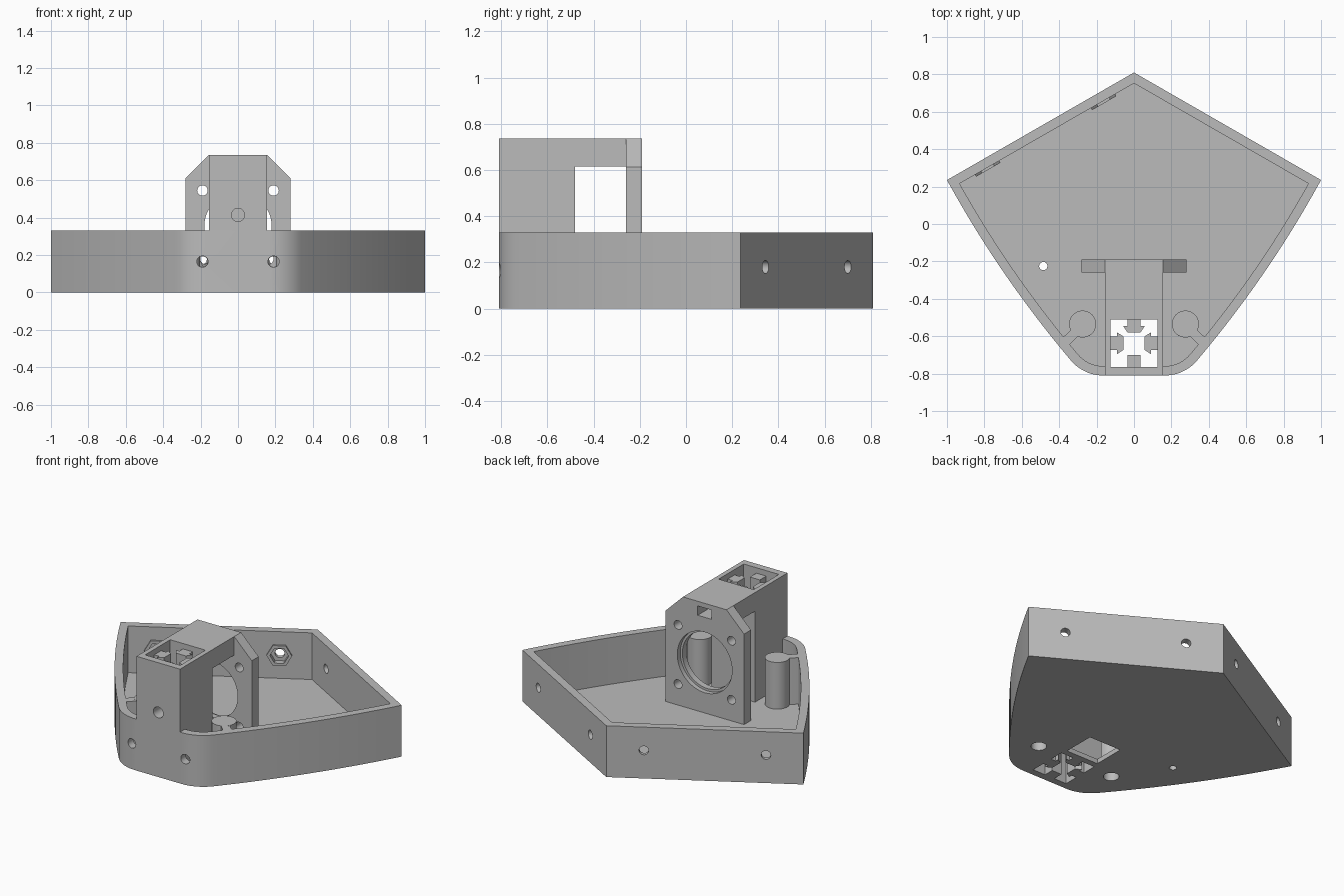
import bpy, bmesh, math
from mathutils import Matrix, Vector

cube = bpy.data.objects.get("Cube")
if cube:
    bpy.data.objects.remove(cube, do_unlink=True)

grey = bpy.data.materials.new("plain grey")
grey.use_nodes = True
colour = (0.5, 0.5, 0.5, 1)
grey.diffuse_color = colour
grey.node_tree.nodes["Principled BSDF"].inputs["Base Color"].default_value = colour

RIM, FLOOR, TOP, WALL = 0.33, 0.03, 0.735, 0.05


def prism(name, pts, low, high, axis="z"):
    """Extrude a flat outline along z, or an x-z outline along y."""
    def place(p, h):
        return (p[0], p[1], h) if axis == "z" else (p[0], h, p[1])
    bm = bmesh.new()
    a = [bm.verts.new(place(p, low)) for p in pts]
    b = [bm.verts.new(place(p, high)) for p in pts]
    bm.faces.new(a)
    bm.faces.new(b)
    for i in range(len(pts)):
        j = (i + 1) % len(pts)
        bm.faces.new((a[i], a[j], b[j], b[i]))
    bmesh.ops.recalc_face_normals(bm, faces=bm.faces)
    mesh = bpy.data.meshes.new(name)
    bm.to_mesh(mesh)
    bm.free()
    mesh.materials.append(grey)
    obj = bpy.data.objects.new(name, mesh)
    bpy.context.collection.objects.link(obj)
    return obj


def box(name, x0, x1, y0, y1, z0, z1):
    return prism(name, [(x0, y0), (x1, y0), (x1, y1), (x0, y1)], z0, z1)


def rod(name, centre, direction, radius, length, sides=32):
    """Cylinder or hexagonal bar centred on a point."""
    ring = [(radius * math.cos(2 * math.pi * i / sides),
             radius * math.sin(2 * math.pi * i / sides)) for i in range(sides)]
    obj = prism(name, ring, -length / 2, length / 2)
    z = Vector(direction).normalized()
    up = Vector((0, 0, 1)) if abs(z.z) < 0.9 else Vector((0, 1, 0))
    x = up.cross(z).normalized()
    turn = Matrix((x, z.cross(x), z)).transposed().to_4x4()
    obj.data.transform(Matrix.Translation(centre) @ turn)
    return obj


def cut(obj, *cutters):
    for c in cutters:
        c.hide_render = True
        mod = obj.modifiers.new("cut", "BOOLEAN")
        mod.operation = "DIFFERENCE"
        mod.solver = "EXACT"
        mod.object = c
        bpy.context.view_layer.objects.active = obj
        bpy.ops.object.modifier_apply(modifier=mod.name)


def inset(pts, d):
    """Mitred inward offset of a counter-clockwise outline."""
    out = []
    for i, p in enumerate(pts):
        p = Vector(p)
        e0 = (p - Vector(pts[i - 1])).normalized()
        e1 = (Vector(pts[(i + 1) % len(pts)]) - p).normalized()
        n0, n1 = Vector((-e0.y, e0.x)), Vector((-e1.y, e1.x))
        out.append(p + (n0 + n1) * d / (1 + n0.dot(n1)))
    return out


# Tray outline: rounded nose, bowed flanks, pointed back
half = []
for i in range(11):
    a = math.radians(-90 + 50 * i / 10)
    half.append((0.165 + 0.225 * math.cos(a), -0.585 + 0.225 * math.sin(a)))
start, bow, corner = Vector(half[-1]), Vector((0.72, -0.277)), Vector((1, 0.235))
for i in range(1, 15):
    t = i / 14
    half.append(tuple(start * (1 - t) ** 2 + bow * 2 * t * (1 - t) + corner * t * t))
outline = half + [(0, 0.81)] + [(-x, y) for x, y in reversed(half)]

tray = prism("tray", outline, 0, RIM)
cavity = prism("cavity_cutter", inset(outline, WALL), FLOOR, 1)
window = box("window_cutter", -0.125, 0.125, -0.765, -0.51, -1, 1)
hatch = box("hatch_cutter", -0.115, 0.115, -0.47, -0.262, -1, 0.2)
drain = rod("drain_cutter", (-0.485, -0.225, 0), (0, 0, 1), 0.022, 1)
cutters = [cavity, window, hatch, drain]
cut(tray, *cutters)

# Column, top bridge and its holes
column = box("column", -0.155, 0.155, -0.81, -0.48, 0.005, TOP)
front_bore = rod("front_bore_cutter", (0, -0.77, 0.415), (0, 1, 0), 0.035, 0.16)
cut(column, window, front_bore)
bridge = box("bridge", -0.155, 0.155, -0.481, -0.255, 0.615, TOP)
notch = box("notch_cutter", -0.05, 0.05, -0.32, -0.1, 0.645, 0.705)
cut(bridge, notch)

# Guide lugs inside the column
arrow = [(-0.035, -0.005), (0.035, -0.005), (0.035, 0.035), (0.058, 0.035),
         (0.035, 0.07), (-0.035, 0.07), (-0.058, 0.035), (-0.035, 0.035)]
LUG_TOP = 0.70
prism("back_lug", [(x, -0.51 - y) for x, y in arrow], 0, LUG_TOP)
for side, s in (("left", 1), ("right", -1)):
    prism(side + "_lug", [(s * (0.125 - y), -0.6375 + x) for x, y in arrow], 0, LUG_TOP)
front_lug = box("front_lug", -0.035, 0.035, -0.77, -0.70, 0, LUG_TOP)
cut(front_lug, front_bore)

# Motor plate with chamfered top corners
plate = prism("motor_plate", [(-0.28, 0.005), (0.28, 0.005), (0.28, 0.612), (0.155, TOP),
                              (-0.155, TOP), (-0.28, 0.612)], -0.26, -0.19, "y")
ring = rod("ring_cutter", (0, -0.22, 0.355), (0, 1, 0), 0.18, 0.3, 64)
recess = rod("recess_cutter", (0, -0.18, 0.355), (0, 1, 0), 0.195, 0.08, 64)
cut(plate, ring, recess, notch)
cutters += [front_bore, notch, ring, recess]

for side, s in (("left", 1), ("right", -1)):
    # Screw holes in the plate, lower pair repeated in the tray nose
    for z in (0.165, 0.545):
        hole = rod("screw_cutter", (s * 0.19, -0.22, z), (0, 1, 0), 0.028, 0.2)
        cut(plate, hole)
        cutters.append(hole)
    hole = rod("nose_cutter", (s * 0.19, -0.8, 0.165), (0, 1, 0), 0.03, 0.18)
    cut(tray, hole)
    cutters.append(hole)

    # Corner posts with blind holes from below, tied to the wall by ribs
    centre = (s * 0.275, -0.535)
    post = rod(side + "_post", (*centre, (RIM + 0.005) / 2), (0, 0, 1), 0.072, RIM - 0.005, 48)
    blind = rod("blind_cutter", (*centre, 0), (0, 0, 1), 0.046, 0.5)
    rib = prism(side + "_rib", [(s * x, y) for x, y in (
        (0.235, -0.60), (0.30, -0.60), (0.355, -0.655), (0.395, -0.62),
        (0.33, -0.56), (0.275, -0.535))], 0.005, RIM - 0.001)
    for part in (tray, post, rib):
        cut(part, blind)
    cutters.append(blind)

    # Bolt holes through the back walls, nut collars on the right wall
    normal = Vector((s * 0.498, 0.867, 0))
    for x, y in ((0.81, 0.344), (0.19, 0.70)):
        point = Vector((s * x, y, 0.18))
        hole = rod("bolt_cutter", point, normal, 0.028, 0.3)
        cut(tray, hole)
        cutters.append(hole)
        if s < 0:
            inner = point - normal * WALL
            collar = rod("nut_collar", inner, normal, 0.075, 0.024, 6)
            socket = rod("socket_cutter", inner, normal, 0.055, 0.05, 6)
            cut(collar, socket)
            cut(tray, socket)
            cutters.append(socket)

for c in cutters:
    bpy.data.objects.remove(c, do_unlink=True)

# Smooth the round surfaces, keep hard edges
bpy.ops.object.select_all(action="DESELECT")
for obj in bpy.context.collection.objects:
    if obj.type == "MESH":
        obj.select_set(True)
        bpy.context.view_layer.objects.active = obj
bpy.ops.object.shade_smooth_by_angle(angle=math.radians(30))
